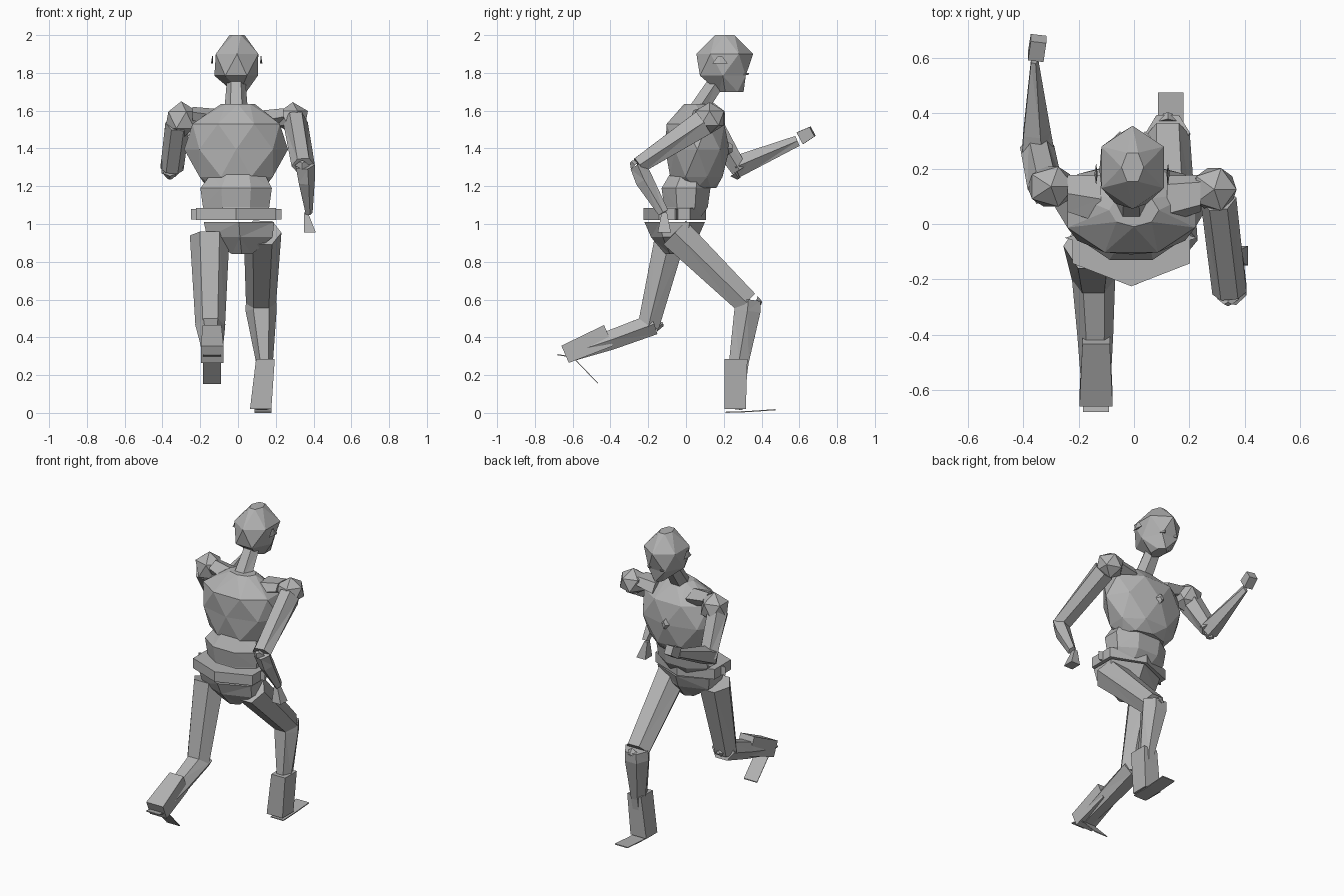
import bpy, bmesh, math
from mathutils import Vector

grey = bpy.data.materials.new("plain grey")
grey.diffuse_color = (0.45, 0.45, 0.45, 1)


def finish(name, bm):
    bmesh.ops.triangulate(bm, faces=[f for f in bm.faces if len(f.verts) > 3])
    bmesh.ops.recalc_face_normals(bm, faces=bm.faces)
    me = bpy.data.meshes.new(name)
    bm.to_mesh(me)
    bm.free()
    me.materials.append(grey)
    ob = bpy.data.objects.new(name, me)
    bpy.context.collection.objects.link(ob)
    return ob


def loft(name, stations, n=6, axis=None, phase=0.0, twist=0.0):
    """Stations are (centre, side radius, depth radius) along one axis."""
    pts = [Vector(s[0]) for s in stations]
    axis = Vector(axis) if axis else (pts[-1] - pts[0])
    axis.normalize()
    side = Vector((1, 0, 0))
    side = (side - axis * side.dot(axis)).normalized()
    depth = axis.cross(side)
    bm = bmesh.new()
    rings = []
    for k, (p, s) in enumerate(zip(pts, stations)):
        angs = [math.tau * i / n + phase + twist * k for i in range(n)]
        rings.append([bm.verts.new(p + side * s[1] * math.cos(a) + depth * s[2] * math.sin(a)) for a in angs])
    for a, b in zip(rings, rings[1:]):
        for i in range(n):
            j = (i + 1) % n
            bm.faces.new((a[i], a[j], b[j], b[i]))
    bm.faces.new(rings[0][::-1])
    bm.faces.new(rings[-1])
    return finish(name, bm)


def ball(name, centre, radii):
    bm = bmesh.new()
    bmesh.ops.create_icosphere(bm, subdivisions=1, radius=1)
    for v in bm.verts:
        v.co = Vector(centre) + Vector([c * r for c, r in zip(v.co, radii)])
    return finish(name, bm)


def plate(name, x0, x1, path, t=0.006):
    """Thin strip following a (y, z) path."""
    bm = bmesh.new()
    rows = [[bm.verts.new((x, y, z + dz)) for x, dz in ((x0, 0), (x1, 0), (x1, t), (x0, t))] for y, z in path]
    for a, b in zip(rows, rows[1:]):
        for i in range(4):
            j = (i + 1) % 4
            bm.faces.new((a[i], a[j], b[j], b[i]))
    bm.faces.new(rows[0][::-1])
    bm.faces.new(rows[-1])
    return finish(name, bm)


UP = (0, 0, 1)
Q = math.pi / 4

# head, ears, eyes and neck (the runner faces +y)
loft("head", [((0.01, 0.24, 1.70), 0.04, 0.065), ((-0.01, 0.195, 1.785), 0.115, 0.14),
              ((-0.005, 0.205, 1.90), 0.13, 0.15), ((-0.005, 0.205, 2.0), 0.04, 0.06)],
     6, UP, math.pi / 6, math.pi / 6)
for s in (-1, 1):
    loft("ear", [((-0.007 + s * 0.13, 0.18, 1.85), 0.006, 0.04),
                 ((-0.007 + s * 0.128, 0.18, 1.89), 0.002, 0.01)], 4, UP)
    loft("eye", [((-0.005 + s * 0.045, 0.31, 1.79), 0.02, 0.02),
                 ((-0.005 + s * 0.045, 0.315, 1.80), 0.02, 0.02)], 4, UP)
loft("neck", [((-0.01, 0.04, 1.57), 0.065, 0.055), ((-0.01, 0.16, 1.75), 0.05, 0.05)], 6)

# torso
loft("chest", [((-0.01, 0.06, 1.19), 0.15, 0.10), ((-0.01, 0.055, 1.25), 0.21, 0.15),
               ((-0.01, 0.06, 1.395), 0.275, 0.17), ((-0.01, 0.05, 1.53), 0.25, 0.165),
               ((0.0, 0.05, 1.635), 0.09, 0.06)], 8, UP, 0, math.pi / 8)
for s in (-1, 1):
    loft("collar", [((s * 0.12, 0.09, 1.56), 0.05, 0.09), ((s * 0.24, 0.11, 1.58), 0.04, 0.07)],
         5, (s, 0, 0.001))
loft("chest_badge", [((-0.01, 0.20, 1.40), 0.045, 0.05), ((-0.01, 0.245, 1.40), 0.012, 0.02)], 4)
loft("abdomen", [((0, -0.02, 1.04), 0.16, 0.11), ((-0.01, 0.0, 1.09), 0.19, 0.125),
                 ((-0.01, 0.0, 1.19), 0.205, 0.14), ((0, 0.02, 1.27), 0.15, 0.11)], 8, UP, math.pi / 8)


def hip_ring(z, k):
    return ((-0.01, -0.06, z), 0.245 * k, 0.165 * k)


loft("belt", [hip_ring(1.02, 1), hip_ring(1.085, 1)], 6, UP, math.pi / 2)
loft("belt_sides", [((-0.01, -0.05, 1.025), 0.24, 0.07), ((-0.01, -0.05, 1.08), 0.24, 0.07)], 4, UP, 0)
loft("pelvis", [((0.02, -0.06, 0.84), 0.06, 0.05), ((0.01, -0.06, 0.93), 0.20, 0.125),
                ((0.005, -0.06, 1.01), 0.215, 0.16)], 6, UP, math.pi / 6)

# leading leg
loft("front_thigh", [((0.13, -0.06, 0.955), 0.10, 0.10), ((0.122, 0.32, 0.585), 0.08, 0.075)], 6)
loft("front_shin", [((0.122, 0.33, 0.60), 0.08, 0.075), ((0.122, 0.325, 0.54), 0.082, 0.08),
                    ((0.14, 0.28, 0.27), 0.045, 0.06), ((0.125, 0.255, 0.02), 0.04, 0.05)], 6)
loft("front_boot", [((0.12, 0.26, 0.02), 0.08, 0.08), ((0.145, 0.265, 0.285), 0.07, 0.085)], 4, UP, Q)
plate("front_foot", 0.087, 0.178, [(0.21, 0.0), (0.33, 0.004), (0.475, 0.014)])

# trailing leg
loft("back_thigh", [((-0.15, -0.08, 0.94), 0.105, 0.095), ((-0.147, -0.20, 0.455), 0.078, 0.065)], 6)
loft("back_shin", [((-0.147, -0.17, 0.47), 0.08, 0.065), ((-0.14, -0.40, 0.385), 0.065, 0.06),
                   ((-0.137, -0.63, 0.31), 0.05, 0.05)], 6)
loft("back_boot", [((-0.137, -0.41, 0.41), 0.07, 0.085), ((-0.137, -0.64, 0.31), 0.085, 0.07)], 4, None, Q)
plate("back_foot", -0.185, -0.09, [(-0.68, 0.305), (-0.60, 0.293), (-0.465, 0.152)])

# arm swinging back
ball("right_shoulder", (0.29, 0.125, 1.56), (0.09, 0.09, 0.085))
loft("right_upper_arm", [((0.305, 0.09, 1.535), 0.065, 0.08), ((0.345, -0.25, 1.31), 0.062, 0.05)], 6)
loft("right_forearm", [((0.352, -0.255, 1.31), 0.055, 0.045), ((0.36, -0.22, 1.23), 0.047, 0.05),
                       ((0.375, -0.12, 1.06), 0.02, 0.03)], 5)
loft("right_hand", [((0.38, -0.115, 0.955), 0.045, 0.05), ((0.36, -0.115, 1.06), 0.015, 0.02)], 4, UP, Q)

# arm swinging forward
ball("left_shoulder", (-0.30, 0.135, 1.55), (0.095, 0.085, 0.1))
loft("left_upper_arm", [((-0.32, 0.13, 1.53), 0.065, 0.075), ((-0.35, 0.28, 1.29), 0.062, 0.05)], 6)
loft("left_forearm", [((-0.352, 0.26, 1.30), 0.065, 0.06), ((-0.355, 0.33, 1.33), 0.055, 0.055),
                      ((-0.36, 0.59, 1.44), 0.015, 0.03)], 5)
loft("left_hand", [((-0.355, 0.605, 1.455), 0.04, 0.05), ((-0.345, 0.67, 1.49), 0.04, 0.04)], 4, None, Q)

# small studs at knees and elbows
for nm, p, d in (("front_knee_stud", (0.122, 0.37, 0.59), (0, 0.03, -0.01)),
                 ("back_knee_stud", (-0.147, -0.16, 0.46), (0, 0.04, 0.01)),
                 ("right_elbow_stud", (0.34, -0.27, 1.31), (0, -0.02, 0.02)),
                 ("left_elbow_stud", (-0.36, 0.26, 1.27), (0, 0.02, -0.03))):
    loft(nm, [(p, 0.04, 0.03), (Vector(p) + Vector(d), 0.015, 0.01)], 4)
